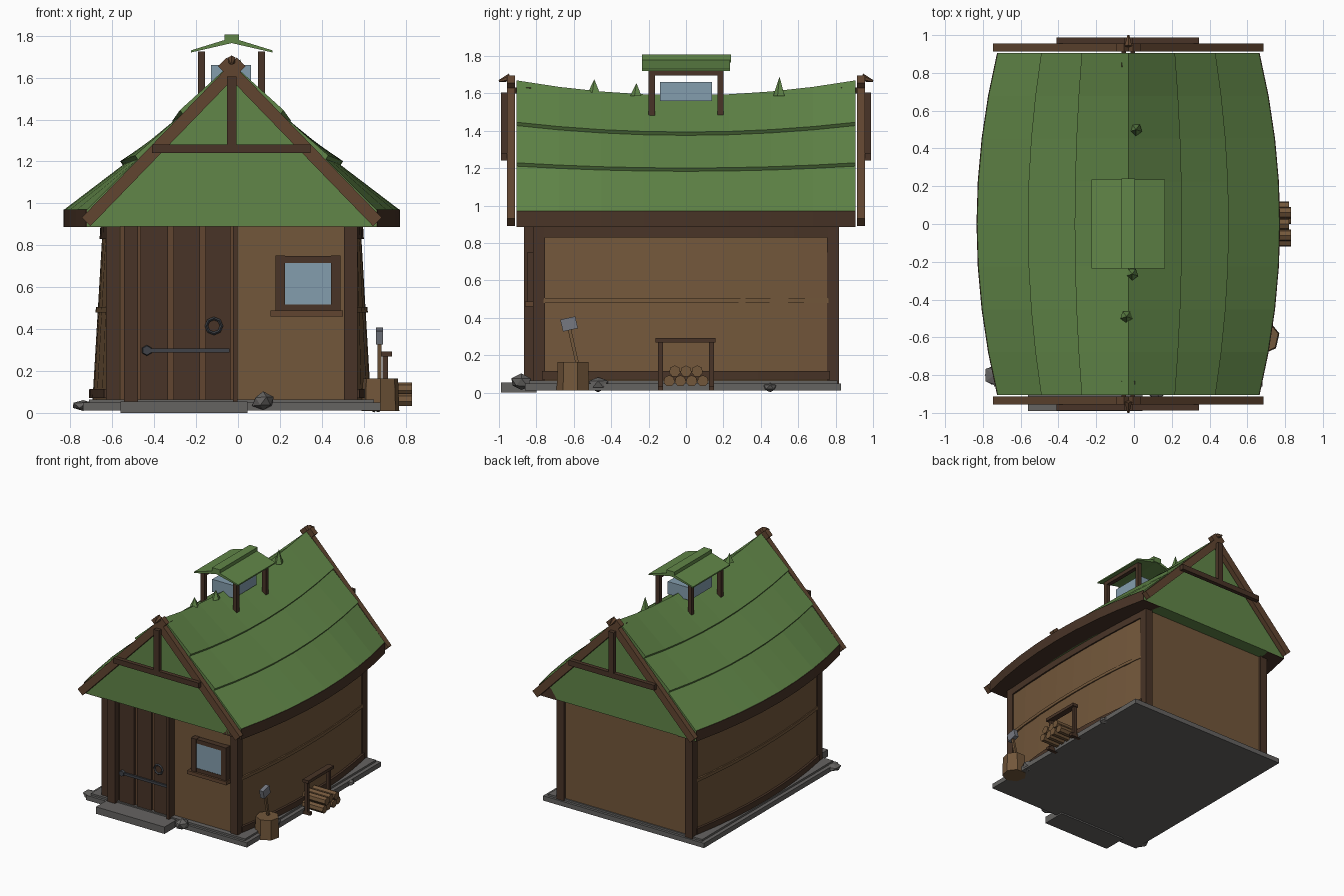
import bpy, bmesh, math, random
from mathutils import Vector

if "Cube" in bpy.data.objects:
    bpy.data.objects.remove(bpy.data.objects["Cube"])

random.seed(4)
CX = -0.03  # house axis


def material(name, rgb):
    m = bpy.data.materials.new(name)
    m.diffuse_color = (*rgb, 1)
    m.use_nodes = True
    m.node_tree.nodes["Principled BSDF"].inputs["Base Color"].default_value = m.diffuse_color
    return m


GREEN = material("green_roof", (0.12, 0.24, 0.065))
WALL = material("wall_wood", (0.17, 0.095, 0.043))
DARK = material("dark_timber", (0.065, 0.034, 0.02))
LIGHT = material("light_timber", (0.12, 0.06, 0.03))
GLASS = material("glass", (0.23, 0.34, 0.42))
IRON = material("iron", (0.05, 0.055, 0.065))
STONE = material("stone", (0.13, 0.125, 0.12))
STEEL = material("steel", (0.18, 0.19, 0.22))


def from_bm(name, bm, mat):
    bmesh.ops.recalc_face_normals(bm, faces=bm.faces)
    me = bpy.data.meshes.new(name)
    bm.to_mesh(me)
    bm.free()
    me.materials.append(mat)
    ob = bpy.data.objects.new(name, me)
    bpy.context.collection.objects.link(ob)
    return ob


def box(name, x, y, z, mat):
    """Box from three (min, max) ranges."""
    bm = bmesh.new()
    bmesh.ops.create_cube(bm, size=1)
    for v in bm.verts:
        v.co = [(r[0] + r[1]) / 2 + c * (r[1] - r[0]) for r, c in zip((x, y, z), v.co)]
    return from_bm(name, bm, mat)


def beam(name, p, q, w, d, mat):
    """Rectangular bar between two points."""
    p, q = Vector(p), Vector(q)
    bm = bmesh.new()
    bmesh.ops.create_cube(bm, size=1)
    for v in bm.verts:
        v.co = (v.co.x * d, v.co.y * w, v.co.z * (q - p).length)
    ob = from_bm(name, bm, mat)
    ob.rotation_euler = (q - p).to_track_quat('Z', 'Y').to_euler()
    ob.location = (p + q) / 2
    return ob


def cone(name, p, q, r1, r2, n, mat):
    p, q = Vector(p), Vector(q)
    bm = bmesh.new()
    bmesh.ops.create_cone(bm, cap_ends=True, segments=n, radius1=r1, radius2=r2, depth=(q - p).length)
    ob = from_bm(name, bm, mat)
    ob.rotation_euler = (q - p).to_track_quat('Z', 'Y').to_euler()
    ob.location = (p + q) / 2
    return ob


def loft(name, profile, half, n, mat, side=1):
    """Sweep a (x, z) profile, given as a function of y, along the house."""
    bm = bmesh.new()
    rings = []
    for i in range(n + 1):
        y = -half + 2 * half * i / n
        rings.append([bm.verts.new((CX + side * x, y, z)) for x, z in profile(y)])
    for a, b in zip(rings, rings[1:]):
        for j in range(len(a)):
            k = (j + 1) % len(a)
            bm.faces.new((a[j], a[k], b[k], b[j]))
    bm.faces.new(rings[0])
    bm.faces.new(rings[-1])
    return from_bm(name, bm, mat)


def bulge(y):
    return 1 - (y / 0.91) ** 2


def wall_x(y, z):
    t = (z - 0.06) / 0.83
    b = 1 - (y / 0.8) ** 2
    return 0.585 + b * (0.08 - 0.05 * t)


# Sagging roof with three lapped courses
def roof_profile(y):
    w, r = 0.69 + 0.11 * bulge(y), 1.67 - 0.08 * bulge(y)
    h = [(w, 0.89), (w, 0.97)]
    for f in (0.65, 0.34):
        z = 0.97 + (r - 0.97) * (1 - f)
        h += [(f * w, z - 0.004), (f * w + 0.012, z + 0.014)]
    return h + [(0, r)] + [(-x, z) for x, z in reversed(h)]


def eave_profile(y):
    w = 0.69 + 0.11 * bulge(y)
    return [(w - 0.16, 0.886), (w + 0.004, 0.886), (w + 0.004, 0.97), (w - 0.1, 0.97)]


def wall_profile(y):
    b, t = wall_x(y, 0.06), wall_x(y, 0.89)
    return [(-b, 0.05), (b, 0.05), (t, 0.9), (-t, 0.9)]


def rail_profile(z0, z1, d):
    return lambda y: [(wall_x(y, z0) - 0.03, z0), (wall_x(y, z0) + d, z0),
                      (wall_x(y, z1) + d, z1), (wall_x(y, z1) - 0.03, z1)]


loft("roof", roof_profile, 0.905, 8, GREEN)
loft("walls", wall_profile, 0.8, 8, WALL)
for s in (-1, 1):
    loft("eave_board", eave_profile, 0.905, 8, DARK, s)
    loft("sill_rail", rail_profile(0.07, 0.115, 0.018), 0.77, 8, DARK, s)
    loft("middle_rail", rail_profile(0.48, 0.505, 0.01), 0.77, 8, WALL, s)
    loft("top_rail", rail_profile(0.83, 0.886, 0.012), 0.77, 8, DARK, s)
    for e in (-1, 1):
        box("corner_post", sorted((CX + s * 0.535, CX + s * 0.6)),
            sorted((e * 0.755, e * 0.818)), (0.05, 0.89), DARK)

# Gable timbers at both ends
for e in (-1, 1):
    for s in (-1, 1):
        beam("barge_board", (CX - s * 0.695, e * 0.935, 0.912), (CX + s * 0.045, e * 0.935, 1.675), 0.058, 0.042, LIGHT)
    ys = sorted((e * 0.955, e * 0.988))
    box("gable_tie", (CX - 0.38, CX + 0.375), ys, (1.24, 1.282), DARK)
    box("king_post", (CX - 0.023, CX + 0.023), ys, (1.28, 1.605), DARK)
    for s in (-1, 1):
        box("purlin_stub", sorted((CX + s * 0.012, CX + s * 0.035)), sorted((e * 0.83, e * 0.93)), (1.6, 1.63), DARK)
    cone("finial", (CX, e * 0.94, 1.685), (CX, e * 1.0, 1.665), 0.022, 0.006, 6, LIGHT)

# Ridge lantern
for x in (-0.19, 0.095):
    for y in (-0.2, 0.168):
        box("lantern_post", (x, x + 0.033), (y, y + 0.033), (1.44, 1.725), DARK)
    box("lantern_rail", (x, x + 0.033), (-0.2, 0.2), (1.695, 1.725), DARK)
box("lantern_glass", (-0.13, 0.063), (-0.14, 0.14), (1.56, 1.66), GLASS)
loft("lantern_roof", lambda y: [(-0.195, 1.72), (0, 1.765), (0.195, 1.72), (0.195, 1.73), (0, 1.79), (-0.195, 1.73)],
     0.235, 1, GREEN)
box("lantern_ridge", (CX - 0.035, CX + 0.035), (-0.235, 0.24), (1.765, 1.807), GREEN)

# Grass tufts on the ridge
for x, y, z, h in ((-0.04, -0.49, 1.605, 0.07), (-0.01, -0.265, 1.585, 0.07), (0.01, 0.5, 1.585, 0.105)):
    cone("grass_tuft", (x, y, z), (x, y, z + h), 0.034, 0, 5, GREEN)

# Stone base, step and rocks
box("stone_base", (-0.74, 0.68), (-0.86, 0.83), (0.012, 0.05), STONE)
box("base_course", (-0.71, 0.65), (-0.84, 0.81), (0.04, 0.065), STONE)
box("door_step", (-0.56, 0.045), (-0.99, -0.8), (0, 0.055), STONE)
for x, y, z, sx, sy, sz in ((-0.74, -0.8, 0.035, 0.06, 0.06, 0.028), (0.12, -0.88, 0.055, 0.055, 0.06, 0.045),
                            (0.65, -0.47, 0.045, 0.05, 0.06, 0.04), (0.67, 0.45, 0.03, 0.04, 0.04, 0.025)):
    bm = bmesh.new()
    bmesh.ops.create_icosphere(bm, subdivisions=1, radius=1)
    for v in bm.verts:
        v.co = v.co * random.uniform(0.85, 1.1)
        v.co = (x + v.co.x * sx, y + v.co.y * sy, max(0, z + v.co.z * sz))
    from_bm("rock", bm, STONE)

# Door with planks, jambs and ironwork
box("door_backing", (-0.56, -0.02), (-0.815, -0.79), (0.05, 0.89), LIGHT)
for x0, x1 in ((-0.465, -0.335), (-0.308, -0.182), (-0.155, -0.035)):
    box("door_plank", (x0, x1), (-0.83, -0.8), (0.06, 0.89), DARK)
for x0, x1 in ((-0.545, -0.478), (-0.025, -0.002)):
    box("door_jamb", (x0, x1), (-0.866, -0.79), (0.055, 0.89), DARK)
box("door_strap", (-0.45, -0.04), (-0.842, -0.825), (0.288, 0.308), IRON)
cone("strap_boss", (-0.435, -0.82, 0.298), (-0.435, -0.848, 0.298), 0.028, 0.022, 6, IRON)
bpy.ops.mesh.primitive_torus_add(major_segments=8, minor_segments=4, major_radius=0.036, minor_radius=0.008,
                                 location=(-0.115, -0.838, 0.415), rotation=(math.pi / 2, 0, 0))
ring = bpy.context.object
ring.name = "door_ring"
ring.data.materials.append(IRON)

# Window
for x in (0.18, 0.445):
    box("window_side", (x, x + 0.045), (-0.85, -0.79), (0.485, 0.75), DARK)
for z in (0.485, 0.715):
    box("window_rail", (0.2, 0.47), (-0.845, -0.79), (z, z + 0.033), DARK)
box("window_sill", (0.155, 0.5), (-0.862, -0.79), (0.46, 0.488), LIGHT)
box("window_glass", (0.222, 0.445), (-0.842, -0.79), (0.5, 0.715), GLASS)

# Chopping block and axe
cone("chopping_block", (0.68, -0.6, 0.01), (0.68, -0.6, 0.165), 0.092, 0.086, 7, WALL)
beam("axe_handle", (0.675, -0.58, 0.15), (0.675, -0.63, 0.37), 0.018, 0.018, WALL)
beam("axe_head", (0.675, -0.665, 0.358), (0.675, -0.585, 0.376), 0.065, 0.035, STEEL)

# Firewood rack
for y in (-0.15, 0.122):
    box("rack_post", (0.69, 0.717), (y, y + 0.027), (0.01, 0.28), DARK)
    box("rack_foot", (0.65, 0.74), (y, y + 0.027), (0.01, 0.035), DARK)
box("rack_rail", (0.685, 0.735), (-0.163, 0.157), (0.268, 0.292), DARK)
for row, n in ((0, 4), (1, 3)):
    for i in range(n):
        y = (i - (n - 1) / 2) * 0.06
        z = 0.062 + row * 0.052
        cone("log", (0.62, y, z), (0.83 - 0.01 * (i % 2), y, z), 0.031, 0.031, 7, WALL)
